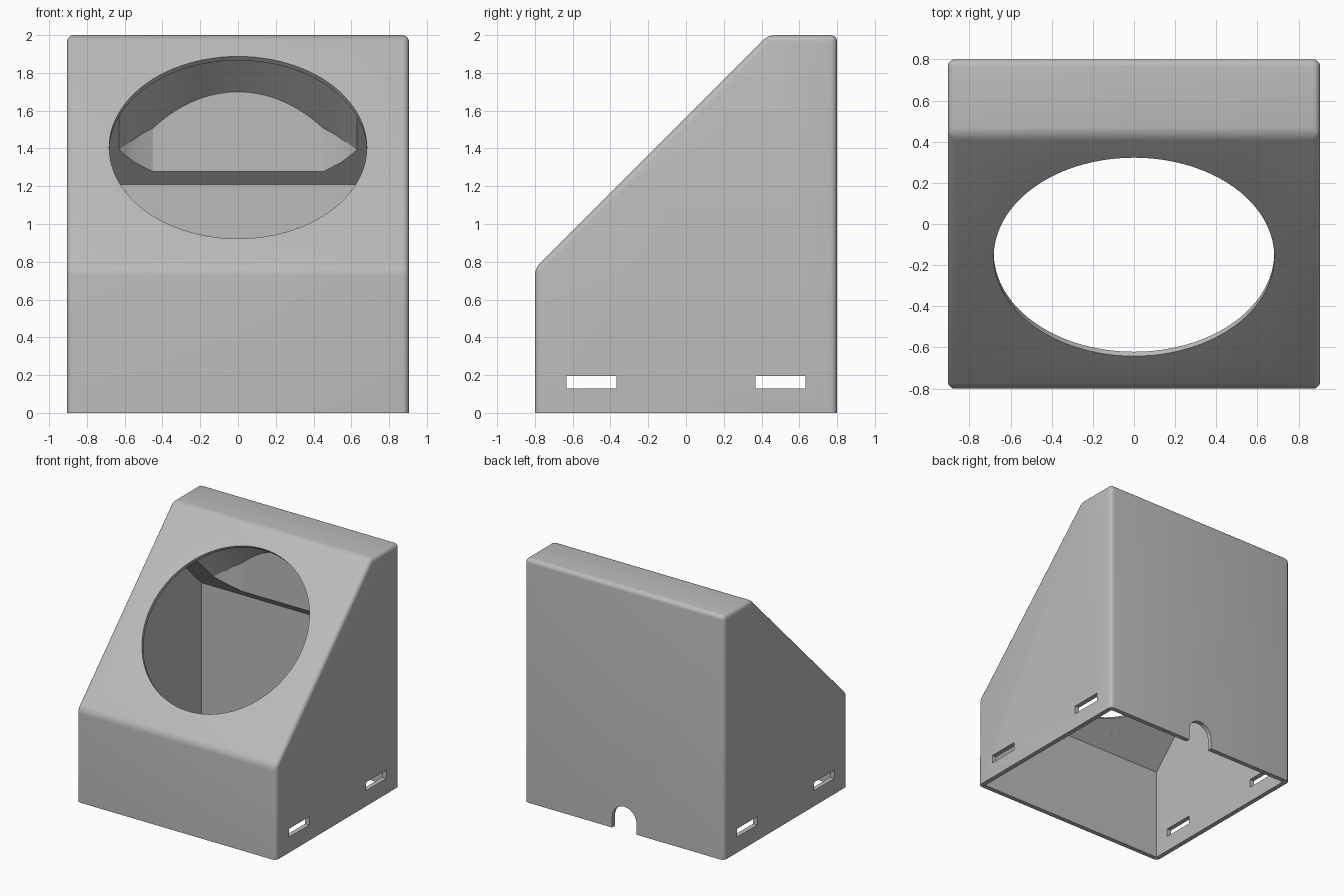
import bpy, bmesh, math
from mathutils import Vector, Matrix

cube = bpy.data.objects.get("Cube")
if cube:
    bpy.data.objects.remove(cube)

HALF_X, HALF_Y = 0.905, 0.8
WALL = 0.038
AXIS = Vector((0, 1, -1)).normalized()      # runs into the sloping panel
CENTRE = Vector((0, -0.16, 1.405))          # middle of the round opening

grey = bpy.data.materials.new("light_grey")
grey.use_nodes = True
colour = (0.5, 0.5, 0.5, 1)
grey.diffuse_color = colour
grey.node_tree.nodes["Principled BSDF"].inputs["Base Color"].default_value = colour


def to_object(name, bm):
    bmesh.ops.recalc_face_normals(bm, faces=bm.faces)
    mesh = bpy.data.meshes.new(name)
    bm.to_mesh(mesh)
    bm.free()
    mesh.materials.append(grey)
    obj = bpy.data.objects.new(name, mesh)
    bpy.context.collection.objects.link(obj)
    return obj


def prism(points, axis, low, high):
    """Extrude a 2D outline along x, y or z."""
    bm = bmesh.new()
    place = {"x": lambda a, b, d: (d, a, b),
             "y": lambda a, b, d: (a, d, b),
             "z": lambda a, b, d: (a, b, d)}[axis]
    face = bm.faces.new([bm.verts.new(place(a, b, low)) for a, b in points])
    move = bmesh.ops.extrude_face_region(bm, geom=[face])
    verts = [v for v in move["geom"] if isinstance(v, bmesh.types.BMVert)]
    bmesh.ops.translate(bm, verts=verts, vec=place(0, 0, high - low))
    return bm


def bore(name, radius, start, end):
    """Cylinder square to the sloping panel, between two depths."""
    bm = bmesh.new()
    turn = AXIS.to_track_quat("Z", "Y").to_matrix().to_4x4()
    spot = Matrix.Translation(CENTRE + AXIS * (start + end) / 2)
    bmesh.ops.create_cone(bm, cap_ends=True, segments=96, radius1=radius,
                          radius2=radius, depth=end - start, matrix=spot @ turn)
    return to_object(name, bm)


def combine(obj, tool, operation="DIFFERENCE"):
    """Apply a boolean and discard the helper."""
    tool.hide_render = True
    mod = obj.modifiers.new("cut", "BOOLEAN")
    mod.object, mod.operation, mod.solver = tool, operation, "EXACT"
    bpy.context.view_layer.update()
    graph = bpy.context.evaluated_depsgraph_get()
    mesh = bpy.data.meshes.new_from_object(obj.evaluated_get(graph))
    obj.modifiers.clear()
    obj.data = mesh
    bpy.data.objects.remove(tool)


# Outer body: sloped box, all edges rounded except the open base
outline = [(-HALF_Y, 0), (HALF_Y, 0), (HALF_Y, 2), (0.435, 2), (-HALF_Y, 0.765)]
bm = prism(outline, "x", -HALF_X, HALF_X)
edges = [e for e in bm.edges if max(v.co.z for v in e.verts) > 0.01]
bmesh.ops.recalc_face_normals(bm, faces=bm.faces)
bmesh.ops.bevel(bm, geom=edges, offset=0.035, offset_type="OFFSET",
                segments=5, profile=0.5, affect="EDGES")
housing = to_object("housing", bm)

# Main cavity, open below, its roof square to the sloping panel
inner = HALF_Y - WALL
cavity = [(-inner, -0.1), (inner, -0.1), (inner, 1.21), (0.225, 1.747),
          (-inner, 1.522 - inner)]
combine(housing, to_object("cavity", prism(cavity, "x", WALL - HALF_X, HALF_X - WALL)))

# Wide round pocket behind the panel, stopped by a bowed back
side = [(0.7, -1), (0.7, 0.51), (0.635, 0.575), (0.59, 0.613), (0.545, 0.647), (0.45, 0.695)]
plan = side + [(-x, y) for x, y in reversed(side)]
pocket = bore("pocket", 0.813, 0.03, 3)
combine(pocket, to_object("pocket_limit", prism(plan, "z", -3, 3)), "INTERSECT")
combine(housing, pocket)

# Round opening in the panel
combine(housing, bore("opening", 0.682, -0.2, 0.15))

# Strap slots through both sides
for y in (-0.5, 0.5):
    slot = [(y - 0.132, 0.128), (y + 0.132, 0.128), (y + 0.132, 0.196), (y - 0.132, 0.196)]
    combine(housing, to_object("slot", prism(slot, "x", -1.2, 1.2)))

# Arched cable notch at the bottom of the back
arch = [(-0.11, -0.1), (0.11, -0.1)]
arch += [(0.11 * math.cos(a), 0.09 + 0.11 * math.sin(a))
         for a in (math.pi * i / 24 for i in range(25))]
combine(housing, to_object("cable_notch", prism(arch, "y", 0.6, 1)))

# Smooth curves, sharp corners
bpy.ops.object.select_all(action="DESELECT")
housing.select_set(True)
bpy.context.view_layer.objects.active = housing
bpy.ops.object.shade_smooth_by_angle(angle=math.radians(25))
